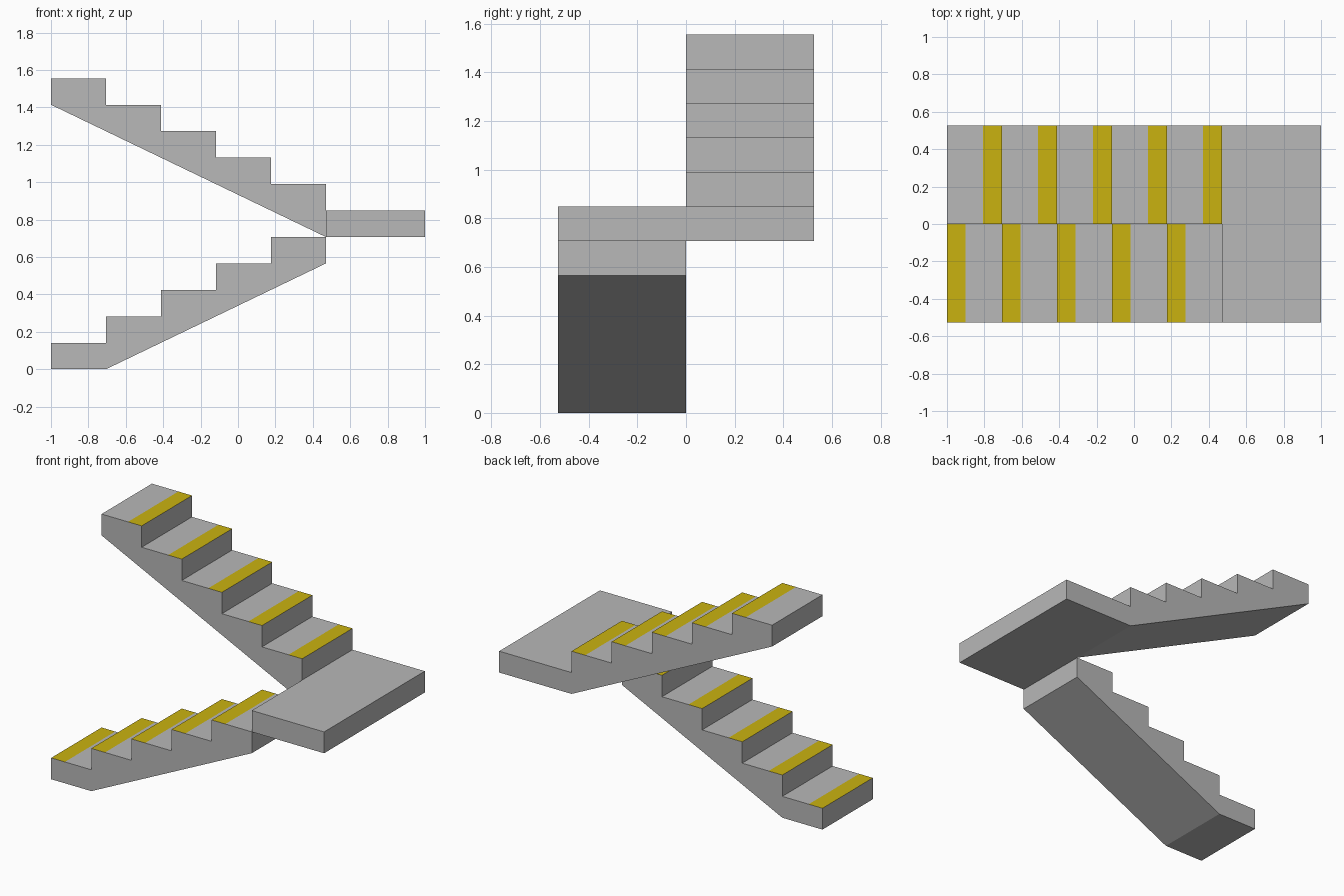
import bpy, bmesh

if "Cube" in bpy.data.objects:
    bpy.data.objects.remove(bpy.data.objects["Cube"])

STEPS = 5
RUN, RISE = 0.294, 0.1414      # tread depth and riser height
WIDTH = 0.527                  # width of one flight
X0, X1 = -1.0, -1.0 + STEPS * RUN
STRIPE = 0.10                  # painted nosing depth


def material(name, rgb):
    m = bpy.data.materials.new(name)
    m.diffuse_color = (*rgb, 1.0)
    m.use_nodes = True
    m.node_tree.nodes["Principled BSDF"].inputs["Base Color"].default_value = m.diffuse_color
    return m


concrete = material("concrete grey", (0.48, 0.48, 0.48))
yellow = material("nosing yellow", (0.59, 0.45, 0.005))


def extrude_profile(name, profile, y0, y1, stripe_edges=()):
    """Extrude an XZ outline along y; the listed outline edges become yellow."""
    bm = bmesh.new()
    a = [bm.verts.new((x, y0, z)) for x, z in profile]
    b = [bm.verts.new((x, y1, z)) for x, z in profile]
    bm.faces.new(a)
    bm.faces.new(b[::-1])
    n = len(profile)
    for i in range(n):
        j = (i + 1) % n
        f = bm.faces.new((a[i], b[i], b[j], a[j]))
        f.material_index = 1 if i in stripe_edges else 0
    bmesh.ops.recalc_face_normals(bm, faces=bm.faces)
    mesh = bpy.data.meshes.new(name)
    bm.to_mesh(mesh)
    bm.free()
    mesh.materials.append(concrete)
    mesh.materials.append(yellow)
    obj = bpy.data.objects.new(name, mesh)
    bpy.context.collection.objects.link(obj)
    return obj


def flight(name, x_start, direction, z_start, underside, y0, y1):
    """Sawtooth stair outline climbing along +x or -x, closed by its underside."""
    profile, stripes = [], []
    for i in range(STEPS):
        x = x_start + direction * RUN * i
        z = z_start + RISE * (i + 1)
        stripes.append(len(profile))
        profile += [(x, z), (x + direction * STRIPE, z), (x + direction * RUN, z)]
    return extrude_profile(name, profile + underside, y0, y1, stripes)


# lower flight, climbing to the right, with a flat foot under the first step
flight("lower_flight", X0, 1, 0.0,
       [(X1, RISE * (STEPS - 1)), (X0 + RUN, 0.0), (X0, 0.0)], -WIDTH, 0.0)

# landing slab across both flights
z_land = RISE * STEPS
extrude_profile("landing", [(X1, z_land), (1.0, z_land),
                            (1.0, z_land + RISE), (X1, z_land + RISE)], -WIDTH, WIDTH)

# upper flight, climbing back to the left
flight("upper_flight", X1, -1, z_land + RISE,
       [(X0, RISE * 2 * STEPS), (X1, z_land)], 0.0, WIDTH)
